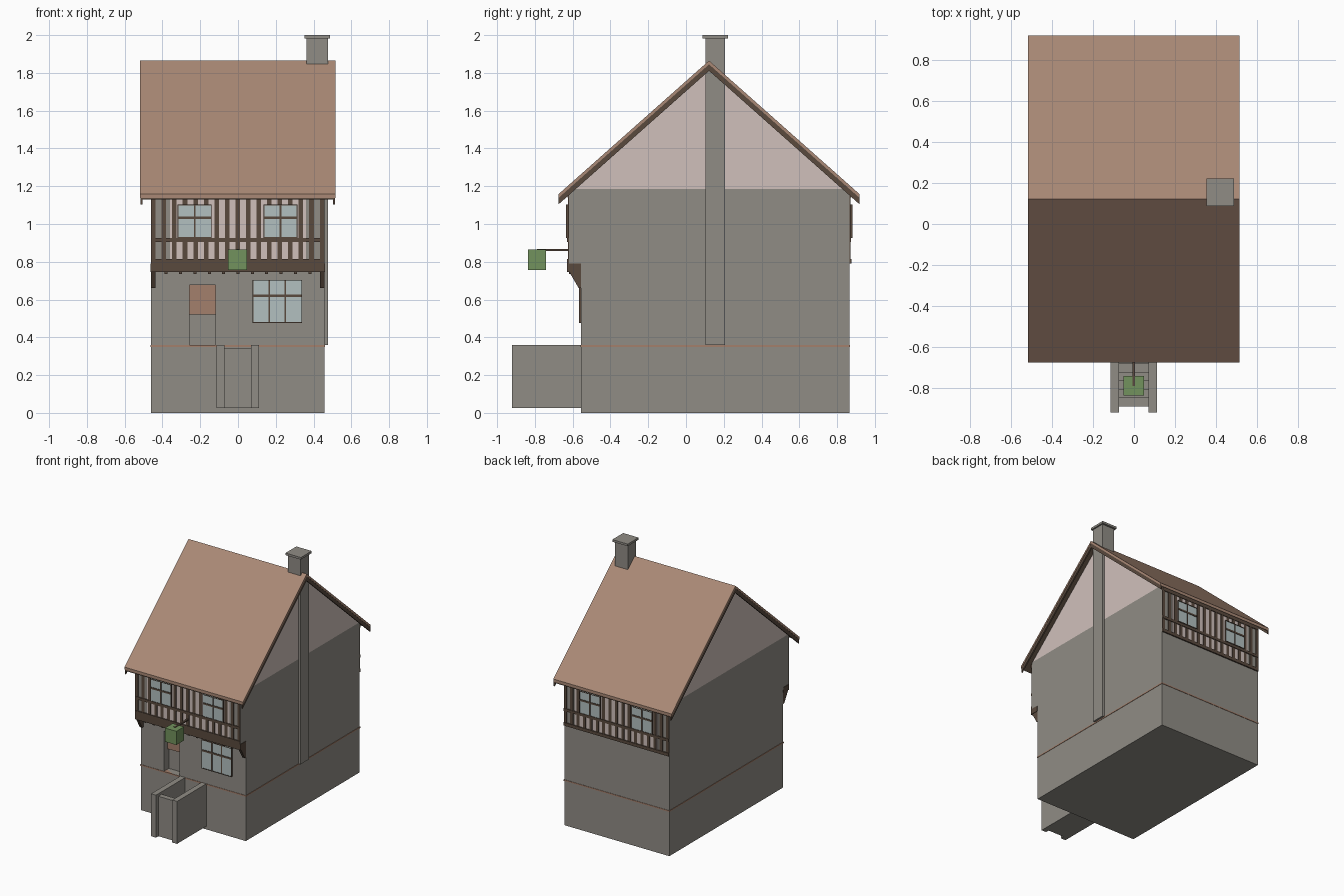
import bpy, bmesh

cube = bpy.data.objects.get("Cube")
if cube:
    bpy.data.objects.remove(cube, do_unlink=True)


def material(name, r, g, b):
    m = bpy.data.materials.new(name)
    m.use_nodes = True
    m.diffuse_color = (r, g, b, 1)
    m.node_tree.nodes["Principled BSDF"].inputs["Base Color"].default_value = (r, g, b, 1)
    return m


stone = material("stone grey", .28, .265, .235)
tile = material("roof clay", .4, .25, .18)
plaster = material("pale plaster", .63, .53, .5)
timber = material("dark timber", .1, .068, .048)
glass = material("window glass", .45, .53, .53)
clay = material("door terracotta", .37, .215, .15)
green = material("sign green", .17, .29, .11)


def finish(name, bm, mat):
    bmesh.ops.recalc_face_normals(bm, faces=bm.faces)
    mesh = bpy.data.meshes.new(name)
    bm.to_mesh(mesh)
    bm.free()
    mesh.materials.append(mat)
    ob = bpy.data.objects.new(name, mesh)
    bpy.context.scene.collection.objects.link(ob)
    return ob


def boxes(name, mat, *spans):
    """Each span is x0, x1, y0, y1, z0, z1."""
    bm = bmesh.new()
    for x0, x1, y0, y1, z0, z1 in spans:
        for v in bmesh.ops.create_cube(bm, size=1)["verts"]:
            v.co = (x0 if v.co.x < 0 else x1,
                    y0 if v.co.y < 0 else y1,
                    z0 if v.co.z < 0 else z1)
    return finish(name, bm, mat)


def prism(name, mat, profile, *x_ranges):
    """Extrude a (y, z) outline along x."""
    bm = bmesh.new()
    for x0, x1 in x_ranges:
        face = bm.faces.new([bm.verts.new((x0, y, z)) for y, z in profile])
        new = bmesh.ops.extrude_face_region(bm, geom=[face])["geom"]
        verts = [g for g in new if isinstance(g, bmesh.types.BMVert)]
        bmesh.ops.translate(bm, verts=verts, vec=(x1 - x0, 0, 0))
    return finish(name, bm, mat)


L, R = -.46, .457
FRONT, BACK, JETTY = -.555, .865, -.62
RIDGE = .122

# Stone walls with a recessed doorway
walls = boxes("lower_walls", stone, (L, R, FRONT, BACK, 0, .77))
cutter = boxes("doorway_cutter", stone, (-.257, -.12, FRONT - .1, FRONT + .06, .36, .677))
cutter.hide_render = True
cut = walls.modifiers.new("doorway", "BOOLEAN")
cut.operation = "DIFFERENCE"
cut.solver = "EXACT"
cut.object = cutter
bpy.context.view_layer.objects.active = walls
bpy.ops.object.modifier_apply(modifier=cut.name)
bpy.data.objects.remove(cutter, do_unlink=True)
boxes("door", clay, (-.257, -.12, FRONT + .045, FRONT + .06, .52, .677))
boxes("upper_walls", stone, (L, R, JETTY, BACK, .77, 1.185))
prism("plaster_gable", plaster, [(JETTY, 1.185), (BACK, 1.185), (RIDGE, 1.835)], (L, R))

# String course round the house
e = .003
boxes("string_course", clay, (L - e, R + e, FRONT - e, BACK + e, .35, .36))


# Windows: glass plate with frame and glazing bars
def window(name, x0, x1, z0, z1, wall, out, columns, bar_z):
    def span(a, b, c, d, depth):
        return (a, b, *sorted((wall, wall + out * depth)), c, d)
    boxes(name + "_glass", glass, span(x0, x1, z0, z1, .008))
    t = .004
    bars = [span(x0, x1, bar_z - t * 1.7, bar_z + t * 1.7, .012),
            span(x0, x1, z0, z0 + t, .012), span(x0, x1, z1 - t, z1, .012)]
    for i in range(columns + 1):
        w = t if 0 < i < columns else t / 2
        c = x0 + (x1 - x0) * i / columns
        bars.append(span(c - w, c + w, z0, z1, .012))
    boxes(name + "_bars", timber, *bars)


window("ground_window", .08, .337, .477, .704, FRONT, -1, 3, .62)


# Half-timbered upper storey, front and back
def timber_storey(name, wall, out, sill):
    def span(x0, x1, z0, z1, depth):
        return (x0, x1, *sorted((wall, wall + out * depth)), z0, z1)
    boxes(name + "_plaster", plaster, span(-.36, .36, .8, 1.17, .002))
    parts = [span(L, R, sill, .815, .01), span(L, R, .905, .926, .009),
             span(L, R, 1.14, 1.17, .008)]
    count, half = 16, .012
    step = (R - L - 2 * half) / count
    for i in range(count + 1):
        c = L + half + i * step
        parts.append(span(c - half, c + half, .81, 1.15, .006))
    boxes(name + "_timbers", timber, *parts)
    for side, x in (("right", -.23), ("left", .225)):
        window(f"{name}_{side}_window", x - .088, x + .088, .926, 1.103,
               wall + out * .004, out, 2, 1.032)


timber_storey("front", JETTY, -1, .746)
timber_storey("back", BACK, 1, .79)

# Jetty beam, joist ends and corner brackets
boxes("jetty_beam", timber, (L - e, R + e, JETTY - .005, FRONT - .002, .746, .79))
boxes("joist_ends", timber, *[(x * .076 - .008, x * .076 + .008, JETTY, FRONT, .735, .75)
                              for x in range(-5, 6)])
prism("corner_brackets", timber, [(JETTY, .75), (FRONT, .75), (FRONT, .66), (-.568, .66)],
      (L, L + .022), (R - .022, R))

# Pitched roof with dark barge boards under each end
EAVE, TOP, RUN = 1.158, 1.865, .797


def pitched(drop, thick):
    upper = [(RIDGE - RUN, EAVE), (RIDGE, TOP), (RIDGE + RUN, EAVE)]
    return ([(y, z - drop) for y, z in upper]
            + [(y, z - drop - thick) for y, z in reversed(upper)])


prism("tiled_roof", tile, pitched(0, .02), (-.518, .515))
prism("roof_boards", timber, pitched(.02, .008), (-.512, .509))
prism("barge_boards", timber, pitched(.02, .034), (-.516, -.505), (.502, .513))

# Chimney on the left gable
boxes("chimney_stack", stone, (.363, .476, .102, .207, .36, 1.99))
boxes("chimney_cap", stone, (.353, .487, .088, .223, 1.983, 2))

# Entrance steps between parapet walls
boxes("step_parapets", stone, (-.115, -.072, -.92, FRONT, .025, .36),
      (.07, .112, -.92, FRONT, .025, .36))
steps, depth = 8, .042
boxes("entrance_steps", stone, *[
    (-.072, .07, -.89 + i * depth, min(-.89 + (i + 1) * depth, FRONT), .025, .34 - i * .037)
    for i in range(steps)])

# Hanging sign on its bracket
boxes("sign_box", green, (-.052, .048, -.837, -.742, .756, .864))
boxes("sign_bracket", timber, (-.008, .006, -.79, JETTY, .858, .868))
